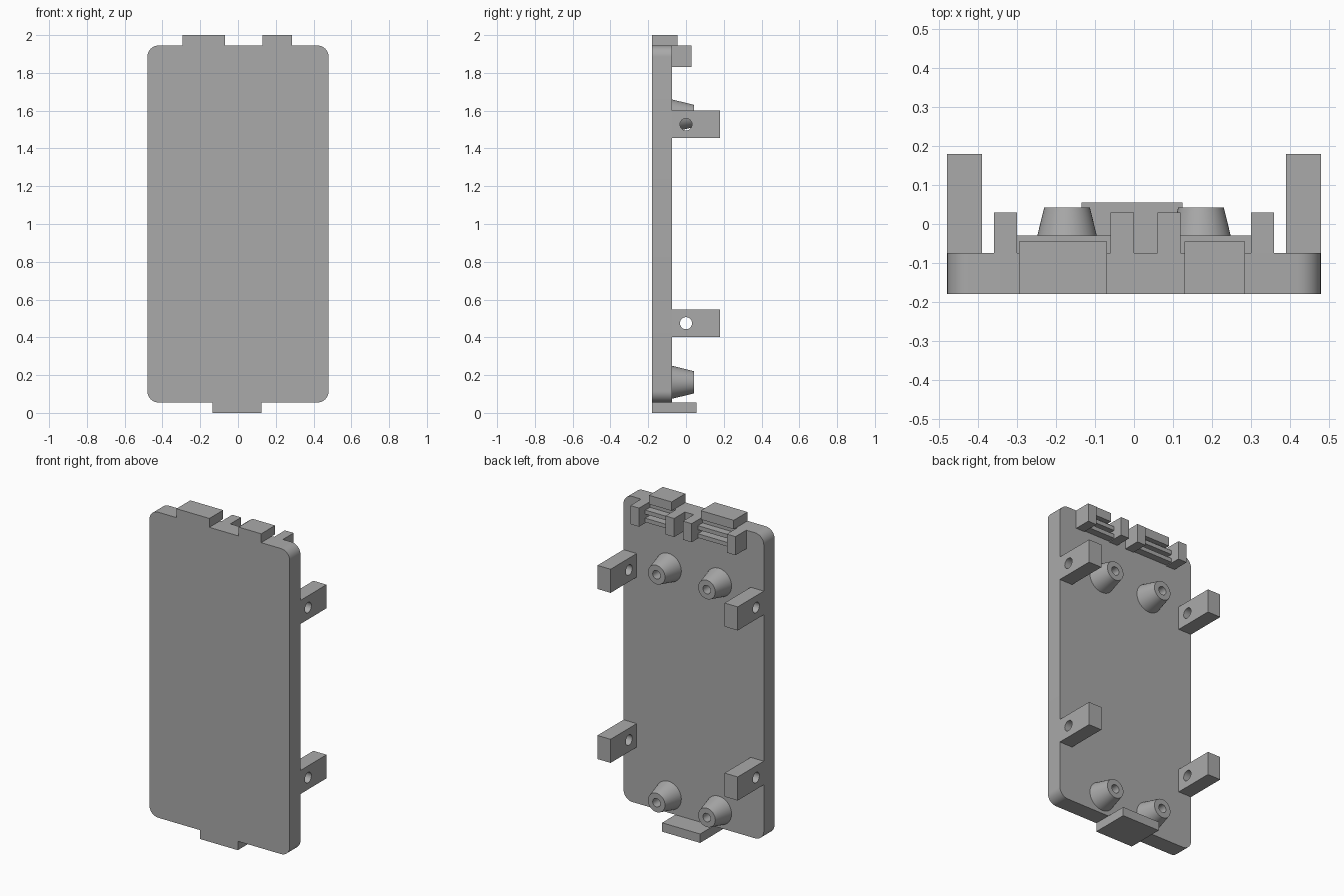
import bpy, bmesh
from math import pi, cos, sin
from mathutils import Matrix

cube = bpy.data.objects.get("Cube")
if cube:
    bpy.data.objects.remove(cube, do_unlink=True)

grey = bpy.data.materials.new("plain_grey")
grey.use_nodes = True
colour = (0.4, 0.4, 0.4, 1)
grey.diffuse_color = colour
grey.node_tree.nodes["Principled BSDF"].inputs["Base Color"].default_value = colour

FRONT, BACK = -0.18, -0.075      # faces of the plate
BOTTOM, TOP = 0.055, 1.945       # ends of the plate


def finish(name, bm, smooth=False):
    bmesh.ops.recalc_face_normals(bm, faces=bm.faces)
    mesh = bpy.data.meshes.new(name)
    bm.to_mesh(mesh)
    bm.free()
    mesh.materials.append(grey)
    obj = bpy.data.objects.new(name, mesh)
    bpy.context.collection.objects.link(obj)
    if smooth:
        bpy.ops.object.select_all(action='DESELECT')
        bpy.context.view_layer.objects.active = obj
        obj.select_set(True)
        bpy.ops.object.shade_smooth_by_angle(angle=pi / 6)
    return obj


def box_mesh(x, y, z):
    bm = bmesh.new()
    bmesh.ops.create_cube(bm, size=1)
    for v in bm.verts:
        v.co = [(a + b) / 2 + c * (b - a) for c, (a, b) in zip(v.co, (x, y, z))]
    return bm


def box(name, x, y, z):
    return finish(name, box_mesh(x, y, z))


# Back plate with rounded corners
bm = box_mesh((-0.48, 0.48), (FRONT, BACK), (BOTTOM, TOP))
corners = [e for e in bm.edges if abs(e.verts[0].co.y - e.verts[1].co.y) > 0.05]
bmesh.ops.bevel(bm, geom=corners, offset=0.06, segments=10, profile=0.5, affect='EDGES')
finish("back_plate", bm, smooth=True)

# Tabs at the ends
box("bottom_tab", (-0.135, 0.125), (FRONT, 0.055), (0, BOTTOM))
box("top_tab_wide", (-0.295, -0.07), (FRONT, -0.045), (TOP, 2))
box("top_tab_narrow", (0.13, 0.285), (FRONT, -0.045), (TOP, 2))

# Sockets under the top tabs: two posts joined by rails
for label, x0, x1 in (("wide", -0.36, 0), ("narrow", 0.06, 0.36)):
    box(label + "_socket_outer_post", (x0, x0 + 0.06), (BACK, 0.03), (1.83, TOP))
    box(label + "_socket_inner_post", (x1 - 0.06, x1), (BACK, 0.03), (1.83, TOP))
    for i, z in enumerate((1.835, 1.885)):
        box(f"{label}_socket_rail_{i + 1}", (x0 + 0.06, x1 - 0.06),
            (BACK, -0.03), (z, z + 0.025))


# Side arms with a cross hole
def arm(name, side, z):
    obj = box(name, sorted((side * 0.39, side * 0.48)), (BACK, 0.18), (z - 0.073, z + 0.073))
    bm = bmesh.new()
    bmesh.ops.create_cone(bm, cap_ends=True, segments=32, radius1=0.032, radius2=0.032,
                          depth=0.3, matrix=Matrix.Translation((side * 0.435, 0, z))
                          @ Matrix.Rotation(pi / 2, 4, 'Y'))
    cutter = finish("arm_hole_cutter", bm)
    cutter.hide_render = True
    mod = obj.modifiers.new("hole", 'BOOLEAN')
    mod.operation = 'DIFFERENCE'
    mod.solver = 'EXACT'
    mod.object = cutter
    bpy.ops.object.select_all(action='DESELECT')
    bpy.context.view_layer.objects.active = obj
    obj.select_set(True)
    bpy.ops.object.modifier_apply(modifier=mod.name)
    bpy.data.objects.remove(cutter, do_unlink=True)
    bpy.ops.object.shade_smooth_by_angle(angle=pi / 6)


# Tapered standoffs with a blind hole, turned from a profile
def standoff(name, x, z):
    profile = ((0.0875, BACK), (0.0585, 0.043), (0.026, 0.043), (0.026, BACK))
    n = 40
    bm = bmesh.new()
    rings = [[bm.verts.new((x + r * cos(2 * pi * i / n), y, z + r * sin(2 * pi * i / n)))
              for i in range(n)] for r, y in profile]
    for a, b in zip(rings, rings[1:]):
        for i in range(n):
            j = (i + 1) % n
            bm.faces.new((a[i], a[j], b[j], b[i]))
    finish(name, bm, smooth=True)


for side, word in ((1, "left"), (-1, "right")):
    arm("upper_arm_" + word, side, 1.527)
    arm("lower_arm_" + word, side, 0.475)
    standoff("upper_standoff_" + word, side * 0.172, 1.572)
    standoff("lower_standoff_" + word, side * 0.172, 0.162)
